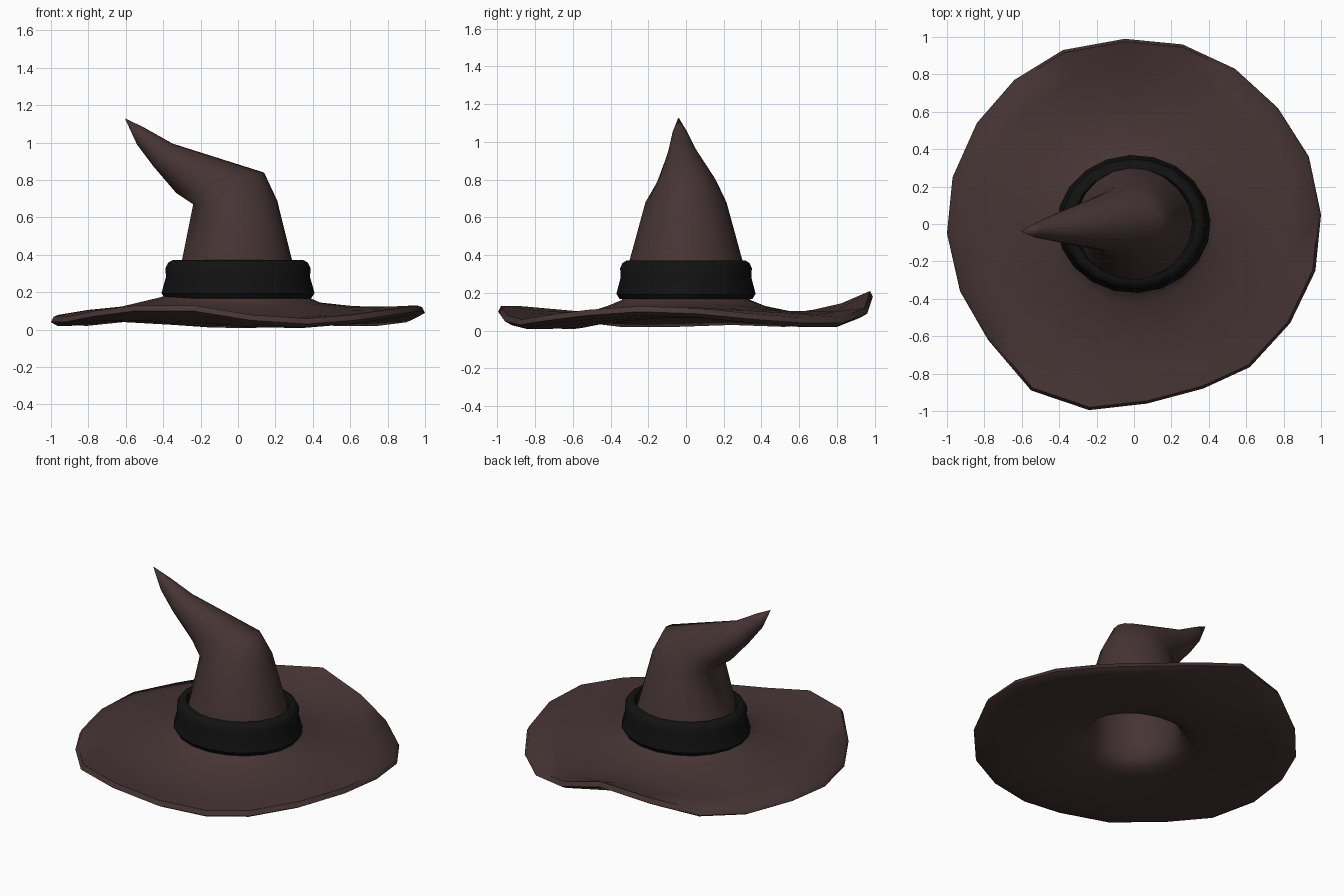
import bpy, bmesh, math

if "Cube" in bpy.data.objects:
    bpy.data.objects.remove(bpy.data.objects["Cube"])

N = 20
ANG = [math.radians(93 - 18 * i) for i in range(N)]


def material(name, rgb):
    m = bpy.data.materials.new(name)
    m.diffuse_color = (*rgb, 1)
    m.use_nodes = True
    m.node_tree.nodes["Principled BSDF"].inputs["Base Color"].default_value = m.diffuse_color
    return m


def ring(left, right, hy, yc=0.0, dip=0.0):
    """Tilted ellipse given its left and right (x, z) ends and half depth; dip lowers front and back."""
    cx, cz = (left[0] + right[0]) / 2, (left[1] + right[1]) / 2
    hx, hz = (right[0] - left[0]) / 2, (right[1] - left[1]) / 2
    return [(cx + hx * math.cos(a), yc + hy * math.sin(a),
             cz + hz * math.cos(a) - dip * math.sin(a) ** 2) for a in ANG]


def loft(name, rings, mat, closed=False, angle=40):
    """Skin a list of rings; a one-point ring closes to an apex."""
    bm = bmesh.new()
    vs = [[bm.verts.new(p) for p in r] for r in rings]
    pairs = list(zip(vs, vs[1:])) + ([(vs[-1], vs[0])] if closed else [])
    for a, b in pairs:
        for i in range(N):
            j = (i + 1) % N
            if len(a) == 1:
                bm.faces.new((a[0], b[j], b[i]))
            elif len(b) == 1:
                bm.faces.new((a[i], a[j], b[0]))
            else:
                bm.faces.new((a[i], a[j], b[j], b[i]))
    bmesh.ops.recalc_face_normals(bm, faces=bm.faces)
    me = bpy.data.meshes.new(name)
    bm.to_mesh(me)
    bm.free()
    me.materials.append(mat)
    ob = bpy.data.objects.new(name, me)
    bpy.context.collection.objects.link(ob)
    bpy.ops.object.select_all(action='DESELECT')
    ob.select_set(True)
    bpy.context.view_layer.objects.active = ob
    bpy.ops.object.shade_smooth_by_angle(angle=math.radians(angle))
    return ob


brown = material("brown_felt", (0.062, 0.035, 0.035))
black = material("black_band", (0.006, 0.006, 0.006))

# Wavy brim outline (x, y, top z), clockwise from the back
RIM = [(-.05, .99, .21), (.26, .96, .12), (.54, .83, .07), (.77, .62, .07), (.935, .36, .09),
       (1.0, .05, .12), (.97, -.25, .13), (.835, -.53, .11), (.62, -.765, .08), (.37, -.88, .06),
       (.07, -.96, .08), (-.24, -.995, .13), (-.55, -.89, .13), (-.78, -.62, .10), (-.93, -.36, .07),
       (-1.0, -.05, .07), (-.97, .25, .08), (-.84, .54, .07), (-.64, .77, .09), (-.38, .93, .165)]


def brim_ring(scale, blend, drop):
    """Scaled outline; blend 1 = rim height, 0 = mid-brim height."""
    out = []
    for (x, y, z), a in zip(RIM, ANG):
        mid = .075 + .05 * math.cos(a) ** 2 + .015 * math.sin(a)
        out.append((x * scale, y * scale, blend * z + (1 - blend) * mid - drop))
    return out


# Hat: inner crown, underside, rim, top of brim and bent outer crown in one skin
hat = [
    [(-.12, 0, .74)],
    ring((-.20, .66), (.17, .69), .175),
    ring((-.26, .37), (.25, .37), .26),
    ring((-.275, .20), (.265, .20), .27),
    ring((-.30, .125), (.29, .125), .285),
    ring((-.35, .09), (.34, .09), .33, dip=.015),
    ring((-.44, .075), (.43, .07), .42, dip=.02),
    brim_ring(.62, 0, .052),
    brim_ring(.83, .45, .055),
    brim_ring(.965, 1, .05),
    brim_ring(1, 1, .03),
    brim_ring(.985, 1, 0),
    brim_ring(.83, .45, 0),
    brim_ring(.62, 0, 0),
    ring((-.45, .165), (.44, .145), .42, dip=.025),
    ring((-.37, .185), (.36, .18), .34, dip=.02),
    ring((-.30, .37), (.29, .37), .30),
    ring((-.24, .67), (.21, .69), .215),
    ring((-.33, .73), (.14, .84), .158, .005),
    ring((-.45, .87), (-.35, .995), .08, -.018),
    ring((-.54, .99), (-.51, 1.085), .04, -.033),
    [(-.605, -.04, 1.13)],
]
loft("hat", hat, brown, angle=60)

# Band: oval padded collar around the crown
PROFILE = [(.355, .165), (.392, .168), (.410, .195), (.386, .28), (.388, .33), (.375, .357),
           (.350, .372), (.328, .37), (.312, .345), (.312, .27), (.335, .19)]
band = [ring((-r, z), (r, z), r * .9) for r, z in PROFILE]
loft("hat_band", band, black, closed=True)
